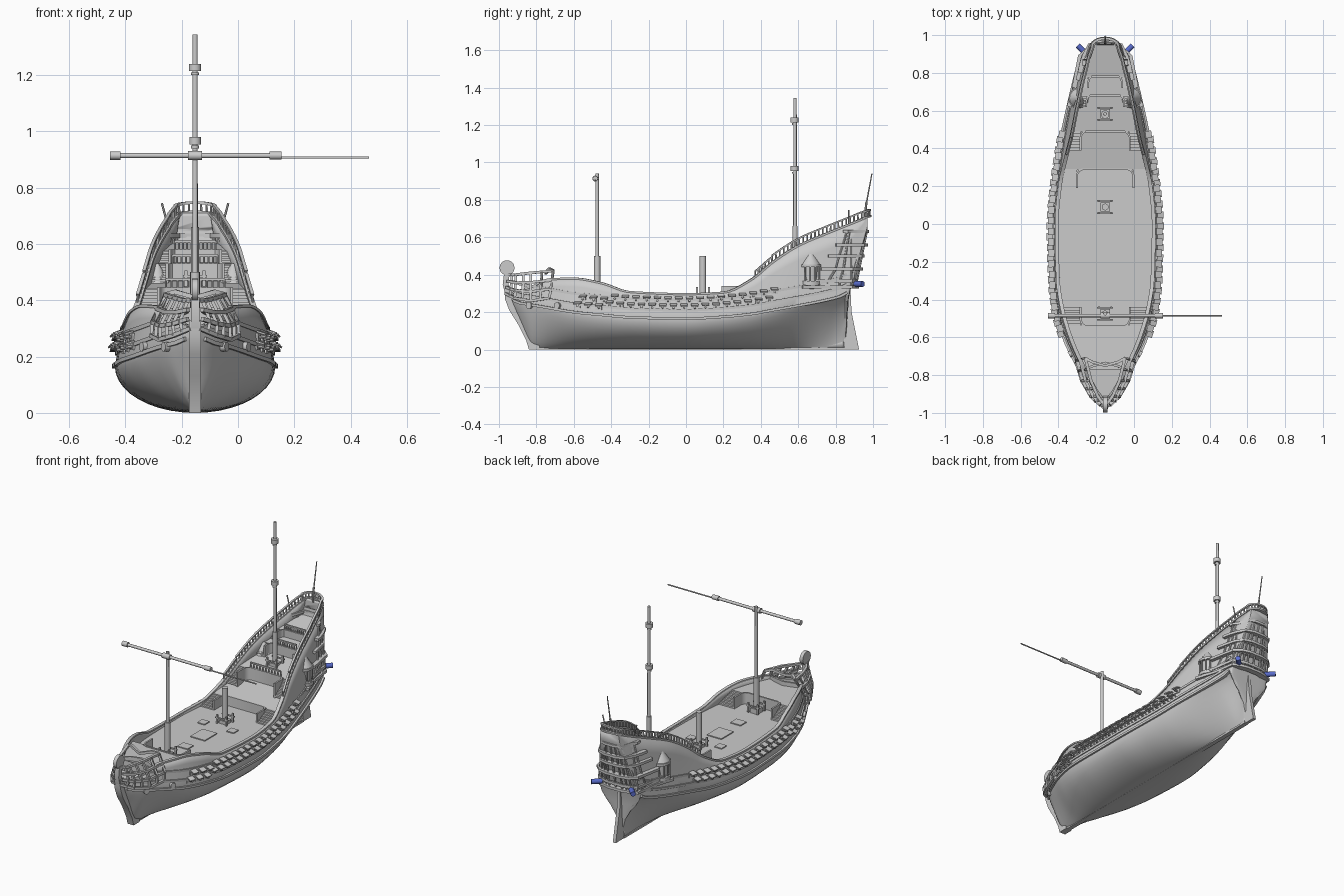
import bpy, bmesh
from math import sin, cos, pi, radians
from mathutils import Vector, Matrix

if "Cube" in bpy.data.objects:
    bpy.data.objects.remove(bpy.data.objects["Cube"])

CX = -0.1525  # ship centreline; the long yard shifts the bounding box
# hull stations: y, keel z, section exponent, wale half-width, wale z, top half-width, sheer z
ST = [(-.935, .25, 1.4, .018, .27, .014, .295), (-.89, .15, 1.5, .06, .25, .048, .315),
      (-.82, .01, 1.6, .108, .238, .088, .335), (-.74, 0, 1.5, .152, .224, .128, .375),
      (-.6, 0, 1.25, .218, .2, .188, .38), (-.45, 0, 1.1, .26, .185, .232, .355),
      (-.3, 0, 1.05, .278, .172, .255, .308), (0, 0, 1, .285, .165, .262, .297),
      (.2, 0, 1.1, .27, .175, .245, .305), (.35, 0, 1.25, .25, .19, .213, .375),
      (.46, 0, 1.45, .23, .21, .185, .465), (.6, 0, 1.85, .2, .235, .157, .555),
      (.75, 0, 2.3, .165, .265, .125, .62), (.85, 0, 2.8, .14, .295, .1, .66),
      (.87, .27, .5, .135, .32, .096, .668), (.97, .64, .5, .068, .665, .06, .71)]


def col(c, y):
    """Monotone cubic interpolation of one station column."""
    y = min(max(y, ST[0][0]), ST[-1][0])
    i = max(k for k in range(len(ST) - 1) if ST[k][0] <= y)
    sl = lambda k: (ST[k + 1][c] - ST[k][c]) / (ST[k + 1][0] - ST[k][0])

    def tan(k):
        if k == 0 or k == len(ST) - 1:
            return sl(min(k, len(ST) - 2))
        a, b = sl(k - 1), sl(k)
        return 0 if a * b <= 0 else 2 * a * b / (a + b)
    h = ST[i + 1][0] - ST[i][0]
    t = (y - ST[i][0]) / h
    return ((2*t**3 - 3*t*t + 1) * ST[i][c] + (t**3 - 2*t*t + t) * h * tan(i)
            + (3*t*t - 2*t**3) * ST[i + 1][c] + (t**3 - t*t) * h * tan(i + 1))


def section(y):
    zk, e, hw, zw, ht, zt = (col(c, y) for c in range(1, 7))
    low = [(hw * sin(a)**e, zw - (zw - zk) * max(cos(a), 0)**e) for a in (pi / 2 * k / 10 for k in range(11))]
    return low + [(hw + (ht - hw) * t, zw + (zt - zw) * t) for t in (.25, .5, .75, 1)]


def half(y, z):
    s = section(y)
    for (x0, z0), (x1, z1) in zip(s, s[1:]):
        if z0 <= z <= z1:
            return x0 + (x1 - x0) * (z - z0) / max(z1 - z0, 1e-6)
    return s[0][0] if z < s[0][1] else s[-1][0]


def span(a, b, n):
    return [a + (b - a) * k / (n - 1) for k in range(n)]


class Part:
    def __init__(self):
        self.bm = bmesh.new()

    def grid(self, rows):
        v = [[self.bm.verts.new(p) for p in r] for r in rows]
        for a, b in zip(v, v[1:]):
            for k in range(len(a) - 1):
                self.bm.faces.new((a[k], a[k + 1], b[k + 1], b[k]))
        return v

    def box(self, c, size, rot=Matrix()):
        bmesh.ops.create_cube(self.bm, size=1, matrix=Matrix.Translation(c) @ rot @ Matrix.Diagonal((*size, 1)))

    def rod(self, p, q, r, r2=None, n=10):
        p, q = Vector(p), Vector(q)
        m = Matrix.Translation((p + q) / 2) @ (q - p).to_track_quat('Z', 'Y').to_matrix().to_4x4()
        bmesh.ops.create_cone(self.bm, cap_ends=True, segments=n, radius1=r,
                              radius2=r if r2 is None else r2, depth=(q - p).length, matrix=m)

    def sweep(self, path, w, h):
        P = [Vector(p) for p in path]
        rows = []
        for k, p in enumerate(P):
            t = (P[min(k + 1, len(P) - 1)] - P[max(k - 1, 0)]).normalized()
            s = t.cross(Vector((0, 0, 1) if abs(t.z) < .9 else (0, 1, 0))).normalized() * w / 2
            u = s.cross(t).normalized() * h / 2
            rows.append([p + s + u, p - s + u, p - s - u, p + s - u, p + s + u])
        v = self.grid(rows)
        self.bm.faces.new(v[0][:4])
        self.bm.faces.new(v[-1][:4])

    def done(self, name, color=None):
        bmesh.ops.remove_doubles(self.bm, verts=self.bm.verts, dist=1e-5)
        bmesh.ops.recalc_face_normals(self.bm, faces=self.bm.faces)
        me = bpy.data.meshes.new(name)
        self.bm.to_mesh(me)
        ob = bpy.data.objects.new(name, me)
        ob.location.x = CX
        bpy.context.collection.objects.link(ob)
        bpy.ops.object.select_all(action='DESELECT')
        ob.select_set(True)
        bpy.context.view_layer.objects.active = ob
        bpy.ops.object.shade_smooth_by_angle(angle=radians(35))
        if color:
            mat = bpy.data.materials.new(name)
            mat.diffuse_color = color
            mat.use_nodes = True
            mat.node_tree.nodes["Principled BSDF"].inputs["Base Color"].default_value = mat.diffuse_color
            me.materials.append(mat)
        return ob


# hull shell
ys = [y for a, b in zip(ST, ST[1:]) for y in span(a[0], b[0], 6)[:-1]] + [ST[-1][0]]
hull = Part()
v = hull.grid([[(-x, y, z) for x, z in section(y)[::-1]] + [(x, y, z) for x, z in section(y)[1:]] for y in ys])
hull.bm.faces.new(v[0])
hull.bm.faces.new(v[-1])
mod = hull.done("hull").modifiers.new("thickness", 'SOLIDIFY')
mod.thickness = .012


# stem, keel and rudder from side profiles
def plate(name, prof, w):
    p = Part()
    v = p.grid([[(s * w, y, z) for y, z in prof + prof[:1]] for s in (-1, 1)])
    for r in v:
        p.bm.faces.new(r[:-1])
    p.done(name)


plate("stem", [(-.78, 0), (-.84, 0), (-.855, .05), (-.895, .13), (-.945, .21), (-.968, .27), (-.968, .33),
               (-.93, .33), (-.89, .22), (-.80, .1)], .021)
plate("keel", [(-.80, 0), (.85, 0), (.85, .012), (-.80, .012)], .014)
plate("rudder", [(.845, 0), (.925, 0), (.905, .1), (.885, .2), (.88, .31), (.85, .31)], .01)

# stepped decks: y0, y1, z0, z1
DECKS = [(-.93, -.77, .275, .285), (-.77, -.54, .35, .345), (-.54, .29, .28, .28), (.29, .49, .335, .37),
         (.49, .68, .44, .47), (.68, .78, .525, .535), (.78, .95, .575, .61)]
deck = Part()
for y0, y1, z0, z1 in DECKS:
    rows = []
    for t in span(0, 1, 16):
        y, z = y0 + (y1 - y0) * t, z0 + (z1 - z0) * t
        x = max(half(y, z) - .004, .004)
        rows.append([(-x, y, z), (x, y, z)])
    deck.grid(rows)
deck.done("decks")

# curved bulkheads with stairs beside them, balustrades on the upper ones
bulk, stairs, rails = Part(), Part(), Part()
for y, w, zl, zh, d in [(.29, .15, .28, .335, -1), (.49, .13, .36, .44, -1), (.68, .10, .465, .525, -1),
                        (.78, .09, .53, .575, -1), (-.54, .13, .28, .345, 1)]:
    L = .1 if abs(y) < .6 else .06
    zm = (zl + zh) / 2
    U = [(w, y + d * L), (w, y + d * .03), (w * .93, y + d * .01), (w * .8, y)]
    U = U + [(-a, b) for a, b in U[::-1]]
    bulk.sweep([(a, b, zm) for a, b in U], .01, zh - zl + .01)
    full = half(y, zh) - .004
    bulk.box((0, y, zm), (2 * full, .008, zh - zl))
    if y > .3:
        rails.sweep([(-w * .8, y, zh + .035), (w * .8, y, zh + .035)], .01, .008)
        for x in span(-w * .8, w * .8, 11):
            rails.rod((x, y, zh), (x, y, zh + .035), .004, n=6)
    for k in range(7):
        yy = y + d * L * (1 - (k + .5) / 7)
        top = zl + (zh - zl) * (k + 1) / 7
        x1 = half(yy, top) - .008
        for s in (-1, 1):
            if x1 > w:
                stairs.box((s * (w + x1) / 2, yy, (zl + top) / 2), (x1 - w, L / 7, top - zl))
bulk.sweep([(-.11, -.77, .32), (-.06, -.75, .33), (0, -.735, .33), (.06, -.75, .33), (.11, -.77, .32)], .012, .09)
bulk.done("bulkheads")
stairs.done("stairs")

# wales, cap rails and stern railing
wales = Part()
for s in (-1, 1):
    for dz, w in ((0, .02), (.045, .014), (.1, .01)):
        wales.sweep([(s * half(y, col(4, y) + dz), y, col(4, y) + dz) for y in span(-.92, .86, 50)], w, .014)
    wales.sweep([(s * (col(5, y) - .005), y, col(6, y)) for y in span(-.92, .96, 60)], .02, .01)
    for a, b, h, n in ((.37, .46, .03, 6), (.46, .94, .038, 24)):
        pts = [(s * (col(5, y) - .004), y, col(6, y)) for y in span(a, b, n)]
        rails.sweep([(x, y, z + h) for x, y, z in pts], .012, .008)
        for x, y, z in pts:
            rails.rod((x, y, z), (x, y, z + h), .005, .004, 6)
arc = [(.07 * cos(a), .94 + .042 * sin(a), .70 + .014 * sin(a)) for a in span(0, pi, 11)]
for h, w in ((0, .02), (.033, .014)):
    rails.sweep([(x, y, z + h) for x, y, z in arc], w, .01)
for x, y, z in arc:
    rails.rod((x, y, z), (x, y, z + .035), .005, .004, 6)
wales.done("wales")
rails.done("railings")

# two staggered rows of gun ports with raised lids
ports, guns = Part(), Part()
for row, (dz, off) in enumerate(((.058, 0), (.096, .028))):
    for k in range(19):
        y = -.58 + off + k * .057
        z = col(4, y) + dz - (.02 if y < -.42 else 0)
        x = half(y, z)
        dx = (half(y + .02, z) - half(y - .02, z)) / .04
        for s in (-1, 1):
            rot = Matrix.Rotation(-s * dx, 4, 'Z')
            ports.box((s * x, y, z), (.014, .034, .026), rot)
            ports.box((s * (x + .018), y, z + .014), (.034, .038, .006), rot @ Matrix.Rotation(s * .3, 4, 'Y'))
            guns.rod((s * x, y, z - .002), (s * (x + .028), y, z), .006, n=8)
ports.done("gun_ports")
guns.done("guns")

# bow head rails with ribs, hawse plates and figurehead disc
head = Part()
TOP = [(.012, -.95, .40), (.04, -.91, .40), (.075, -.83, .41), (.105, -.71, .42)]
LOW = [(.015, -.965, .30), (.075, -.915, .275), (.125, -.83, .26), (.155, -.73, .275)]
for s in (-1, 1):
    lerp = [[Vector(a).lerp(Vector(b), t) for a, b in zip(LOW, TOP)] for t in (0, .33, .66, 1)]
    for k, path in enumerate(lerp):
        head.sweep([(s * (p.x + (.012 if 0 < k < 3 else 0)), p.y, p.z) for p in path], .016, .014)
    for k in range(1, 4):
        for f in (0, .5):
            a, m, b = [lerp[j][k].lerp(lerp[j][k - 1], f) for j in (0, 1, 3)]
            head.sweep([(s * a.x, a.y, a.z), (s * (m.x + .015), m.y, m.z), (s * b.x, b.y, b.z)], .012, .014)
    for y in (-.83, -.68):
        x = half(y, .235)
        head.rod((s * (x - .01), y, .235), (s * (x + .012), y - .012, .235), .017, n=14)
head.sweep([(-.105, -.71, .42), (-.07, -.73, .43), (0, -.75, .41), (.07, -.73, .43), (.105, -.71, .42)], .014, .016)
head.sweep([(0, -.95, .29), (0, -.965, .35), (0, -.957, .41)], .03, .03)
head.rod((-.011, -.957, .437), (.011, -.957, .437), .04, n=20)
head.done("bow_head")

# stern galleries: bands wrapping the transom, shorter towards the top, with pilasters and side turrets
gal = Part()
ring = []
for z, h, w, y0 in ((.335, .145, .035, .62), (.365, .152, .012, .64), (.43, .142, .04, .72), (.50, .128, .03, .76),
                    (.56, .118, .04, .80), (.63, .098, .025, .84)):
    yb = .9 + max(z - .3, 0) * .2
    p = [(half(y0, z) + .004, y0), (max(h, half(.82, z)), (y0 + .88) / 2), (h * .88, .885), (h * .65, yb - .012),
         (h * .3, yb)]
    p = [(x, y, z) for x, y in p + [(-x, y) for x, y in p[::-1]]]
    gal.sweep(p, w, .016)
    ring.append([Vector(q) for q in p])
for a, b in zip(ring, ring[1:]):
    for k in range(1, 8):
        for f in (0, .5):
            gal.rod(a[k].lerp(a[k + 1], f), b[k].lerp(b[k + 1], f), .006, n=6)
for s in (-1, 1):
    for z0, z1, r0, r1 in ((.29, .345, .02, .055), (.345, .365, .06, .06), (.365, .44, .044, .044),
                           (.44, .455, .06, .06), (.455, .50, .054, .025), (.50, .53, .025, .006)):
        gal.rod((s * .135, .665, z0), (s * .135, .665, z1), r0, r1, 16)
    for k in range(12):
        a = 2 * pi * k / 12
        x, y = s * .135 + .054 * cos(a), .665 + .054 * sin(a)
        gal.rod((x, y, .36), (x, y, .44), .004, n=6)
    gal.rod((s * .098, .87, .67), (s * .118, .87, .745), .004, n=6)
gal.done("stern_galleries")

# blue stern lamps
lamps = Part()
for s in (-1, 1):
    lamps.rod((s * .10, .90, .35), (s * .145, .945, .35), .015, n=14)
lamps.done("stern_lamps", (.1, .15, .6, 1))

# masts with collars, bitts at their feet
mast = Part()
for y, z0, z1, zt, r in ((-.475, .28, .50, .94, .017), (.09, .27, .50, .50, .018), (.583, .44, .66, 1.345, .014)):
    mast.rod((0, y, z0), (0, y, z1), r, n=14)
    if zt > z1:
        mast.rod((0, y, z1 - .01), (0, y, zt), .01, .009, n=14)
    zd = z0 + .015
    mast.box((0, y, zd), (.05, .05, .03))
    for s in (-1, 1):
        mast.box((0, y + s * .032, zd + .03), (.085, .008, .008))
        for t in (-1, 1):
            mast.box((s * .032, y + t * .032, zd + .02), (.01, .01, .06))
for z, r, h in ((.945, .014, .01), (.967, .021, .026), (1.205, .014, .01), (1.227, .022, .026)):
    mast.rod((0, .58, z - h / 2), (0, .58, z + h / 2), r, n=14)
mast.done("masts")

# fore yard with end blocks and thin boom extension
yard = Part()
for a, b, r in ((-.455, .154, .009), (-.455, -.418, .015), (.112, .154, .014), (-.178, -.127, .016), (.15, .465, .004)):
    yard.rod((a - CX, -.485, .907 if r < .005 else .914), (b - CX, -.485, .907 if r < .005 else .914), r, n=12)
yard.done("fore_yard")

# ensign staff
staff = Part()
staff.rod((0, .955, .70), (0, .965, .79), .006, n=8)
staff.rod((0, .964, .78), (0, .994, .94), .004, .003, 8)
staff.done("ensign_staff")

# deck hatches
hatch = Part()
for x, y, w, l in ((0, -.12, .1, .12), (0, -.3, .07, .06), (.1, .02, .05, .05), (-.1, .02, .05, .05)):
    hatch.box((x, y, .281), (w, l, .01))
hatch.done("deck_hatches")
